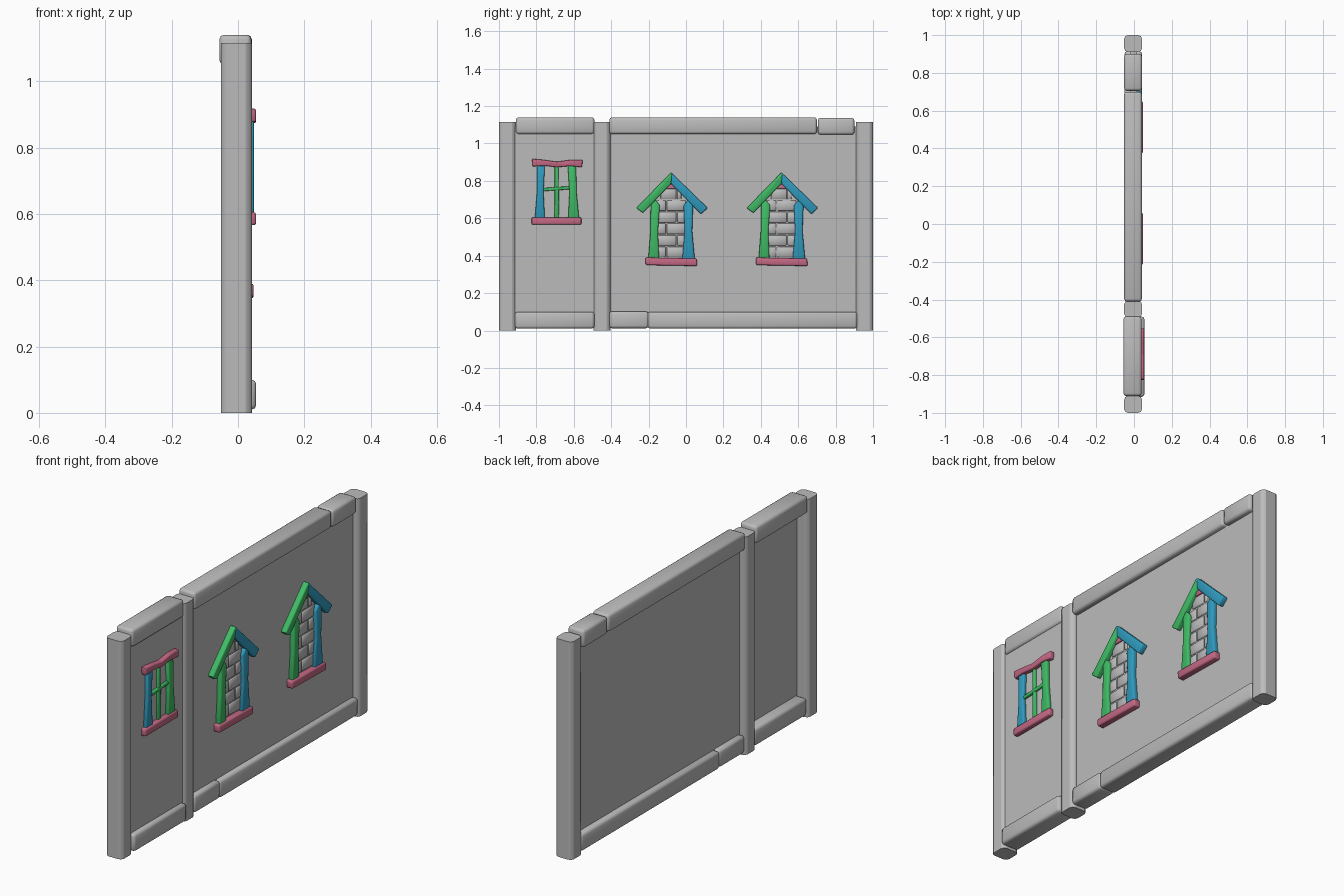
import bpy, bmesh, math

cube = bpy.data.objects.get("Cube")
if cube:
    bpy.data.objects.remove(cube, do_unlink=True)


def material(name, rgb):
    m = bpy.data.materials.new(name)
    m.use_nodes = True
    m.diffuse_color = (*rgb, 1)
    m.node_tree.nodes["Principled BSDF"].inputs["Base Color"].default_value = (*rgb, 1)
    return m


GREY = material("plaster grey", (0.5, 0.5, 0.5))
PINK = material("pink wood", (0.55, 0.14, 0.23))
GREEN = material("green wood", (0.05, 0.5, 0.13))
BLUE = material("blue wood", (0.03, 0.33, 0.52))


def prism(name, outline, x0, x1, mat, bevel=0.0, segments=2, angle=50):
    """Extrude a (y, z) outline along x and round its edges."""
    bm = bmesh.new()
    back = bm.faces.new([bm.verts.new((x0, y, z)) for y, z in outline])
    ext = bmesh.ops.extrude_face_region(bm, geom=[back])
    moved = [v for v in ext["geom"] if isinstance(v, bmesh.types.BMVert)]
    bmesh.ops.translate(bm, verts=moved, vec=(x1 - x0, 0, 0))
    bmesh.ops.recalc_face_normals(bm, faces=bm.faces)
    if bevel:
        bmesh.ops.bevel(bm, geom=bm.edges[:], offset=bevel, segments=segments,
                        profile=0.5, affect="EDGES", clamp_overlap=True)
    mesh = bpy.data.meshes.new(name)
    bm.to_mesh(mesh)
    bm.free()
    mesh.materials.append(mat)
    obj = bpy.data.objects.new(name, mesh)
    bpy.context.collection.objects.link(obj)
    bpy.ops.object.select_all(action="DESELECT")
    obj.select_set(True)
    bpy.context.view_layer.objects.active = obj
    bpy.ops.object.shade_smooth_by_angle(angle=math.radians(angle))
    return obj


def box(name, y0, y1, z0, z1, x0, x1, mat, bevel=0.0, segments=2):
    return prism(name, [(y0, z0), (y1, z0), (y1, z1), (y0, z1)], x0, x1, mat, bevel, segments)


def post(name, y0, y1, z0, z1):
    """Upright with chamfered long edges and flat ends."""
    obj = box(name, y0, y1, z0, z1, -0.052, 0.042, GREY)
    bm = bmesh.new()
    bm.from_mesh(obj.data)
    upright = [e for e in bm.edges if abs(e.verts[0].co.z - e.verts[1].co.z) > 0.5]
    bmesh.ops.bevel(bm, geom=upright, offset=0.02, segments=2, profile=0.5, affect="EDGES")
    bm.to_mesh(obj.data)
    bm.free()
    bpy.ops.object.shade_smooth_by_angle(angle=math.radians(50))


# Timber frame
for name, y0 in (("front_post", -1.0), ("middle_post", -0.495), ("back_post", 0.91)):
    post(name, y0, y0 + 0.09, 0.0, 1.115)
for name, y0, y1, z0, x0, x1 in (
        ("top_beam_small", -0.91, -0.49, 1.05, -0.056, 0.04),
        ("top_beam_long", -0.41, 0.70, 1.05, -0.052, 0.042),
        ("top_beam_end", 0.705, 0.90, 1.047, -0.052, 0.042),
        ("bottom_beam_small", -0.915, -0.49, 0.01, -0.045, 0.055),
        ("bottom_beam_short", -0.41, -0.2, 0.012, -0.048, 0.042),
        ("bottom_beam_long", -0.205, 0.915, 0.01, -0.05, 0.042)):
    box(name, y0, y1, z0, z0 + 0.09, x0, x1, GREY, 0.014)

# Wall panels
box("small_wall", -0.93, -0.47, 0.06, 1.09, 0.01, 0.03, GREY)
box("large_wall", -0.43, 0.93, 0.06, 1.09, -0.018, 0.015, GREY)

# Square window in the small wall
prism("square_window_lintel", [(-0.82, 0.877), (-0.76, 0.882), (-0.69, 0.873), (-0.62, 0.88),
                               (-0.556, 0.873), (-0.553, 0.912), (-0.62, 0.912), (-0.69, 0.902),
                               (-0.76, 0.912), (-0.823, 0.918)], 0.025, 0.054, PINK, 0.005)
box("square_window_sill", -0.825, -0.56, 0.566, 0.605, 0.025, 0.055, PINK, 0.007)
prism("square_window_blue_jamb", [(-0.808, 0.6), (-0.755, 0.6), (-0.762, 0.74), (-0.755, 0.88),
                                  (-0.797, 0.88), (-0.797, 0.74)], 0.025, 0.048, BLUE, 0.006)
prism("square_window_green_jamb", [(-0.63, 0.6), (-0.572, 0.6), (-0.585, 0.74), (-0.588, 0.88),
                                   (-0.632, 0.88), (-0.623, 0.74)], 0.025, 0.048, GREEN, 0.006)
prism("square_window_mullion", [(-0.703, 0.6), (-0.678, 0.6), (-0.682, 0.88), (-0.702, 0.88)],
      0.025, 0.041, GREEN, 0.004)
prism("square_window_crossbar", [(-0.765, 0.745), (-0.62, 0.755), (-0.62, 0.772), (-0.765, 0.762)],
      0.025, 0.043, GREEN, 0.004)


def gabled_window(label, c):
    """Gabled window centred on y = c, with a stone infill."""
    def part(name, pts, x1, mat, bevel=0.007):
        prism(f"{label}_{name}", [(c + y, z) for y, z in pts], 0.005, x1, mat, bevel)

    part("infill", [(-0.08, 0.38), (0.085, 0.38), (0.085, 0.70), (0, 0.79), (-0.08, 0.70)],
         0.018, GREY, 0)
    # Staggered stones
    rows, height = 6, 0.062
    for r in range(rows):
        z = 0.392 + r * height
        joint = 0.03 if r % 2 else -0.025
        half = 0.078 if r < rows - 1 else 0.055
        for side, (a, b) in enumerate(((-half, joint - 0.003), (joint + 0.003, half))):
            box(f"{label}_stone_{r}_{side}", c + a, c + b, z, z + height - 0.006,
                0.01, 0.023, GREY, 0.003, 1)
    part("lintel", [(-0.05, 0.758), (0.05, 0.758), (0.035, 0.782), (-0.035, 0.782)], 0.03, PINK, 0.004)
    part("green_jamb", [(-0.122, 0.38), (-0.064, 0.38), (-0.07, 0.53), (-0.06, 0.67),
                        (-0.085, 0.70), (-0.108, 0.675), (-0.11, 0.53)], 0.038, GREEN)
    part("blue_jamb", [(0.06, 0.38), (0.127, 0.38), (0.113, 0.53), (0.118, 0.675),
                       (0.093, 0.70), (0.067, 0.67), (0.073, 0.53)], 0.038, BLUE)
    part("green_rafter", [(-0.185, 0.655), (-0.15, 0.628), (0, 0.785), (0.008, 0.835), (0, 0.845)],
         0.043, GREEN)
    part("blue_rafter", [(0.196, 0.655), (0.16, 0.622), (0, 0.785), (0, 0.845)], 0.043, BLUE)
    part("sill", [(-0.135, 0.35), (0.14, 0.345), (0.137, 0.385), (-0.137, 0.39)], 0.047, PINK)


gabled_window("near_window", -0.08)
gabled_window("far_window", 0.51)
